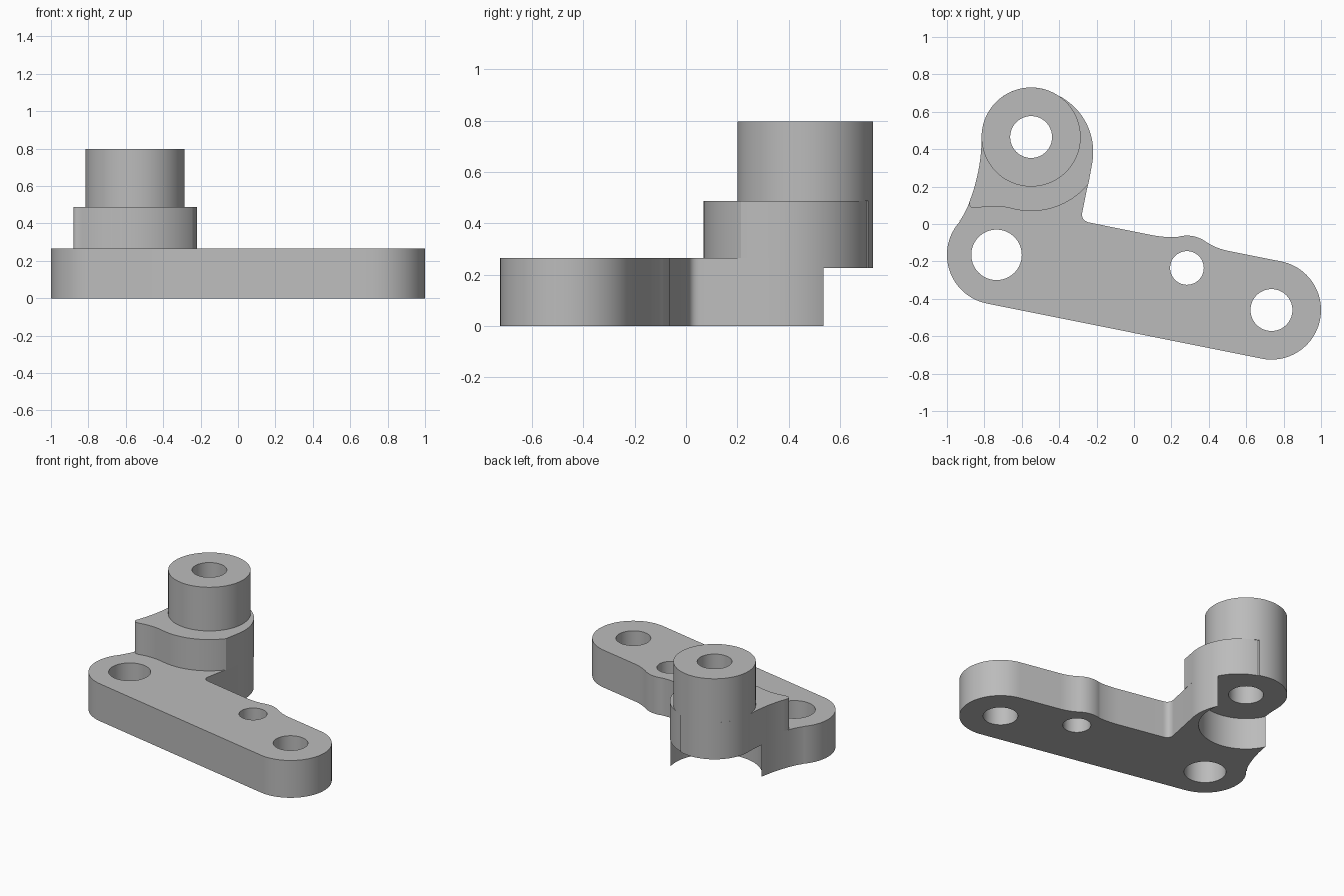
import bpy, bmesh
from math import sin, cos, radians

cube = bpy.data.objects.get("Cube")
if cube:
    bpy.data.objects.remove(cube, do_unlink=True)

# Single machined-metal colour
grey = bpy.data.materials.new("plain_grey")
grey.use_nodes = True
COLOUR = (0.5, 0.5, 0.5, 1)
grey.diffuse_color = COLOUR
grey.node_tree.nodes["Principled BSDF"].inputs["Base Color"].default_value = COLOUR


def arc(centre, r, start, end, steps=32):
    angles = [radians(start + (end - start) * i / steps) for i in range(steps + 1)]
    return [(centre[0] + r * cos(a), centre[1] + r * sin(a)) for a in angles]


def bend(p, q, s, steps=10):
    """Quadratic curve from p to s, pulled toward q."""
    pts = []
    for i in range(steps + 1):
        t = i / steps
        pts.append(tuple((1 - t) ** 2 * a + 2 * t * (1 - t) * b + t * t * c
                         for a, b, c in zip(p, q, s)))
    return pts


def prism(name, outline, z0, z1):
    pts = []
    for p in outline:
        if not pts or abs(p[0] - pts[-1][0]) + abs(p[1] - pts[-1][1]) > 0.002:
            pts.append(p)
    if abs(pts[0][0] - pts[-1][0]) + abs(pts[0][1] - pts[-1][1]) < 0.002:
        pts.pop()
    bm = bmesh.new()
    base = bm.faces.new([bm.verts.new((x, y, z0)) for x, y in pts])
    top = bmesh.ops.extrude_face_region(bm, geom=[base])["geom"]
    bmesh.ops.translate(bm, vec=(0, 0, z1 - z0),
                        verts=[v for v in top if isinstance(v, bmesh.types.BMVert)])
    bmesh.ops.recalc_face_normals(bm, faces=bm.faces)
    mesh = bpy.data.meshes.new(name)
    bm.to_mesh(mesh)
    bm.free()
    mesh.materials.append(grey)
    obj = bpy.data.objects.new(name, mesh)
    bpy.context.collection.objects.link(obj)
    return obj


def activate(obj):
    bpy.ops.object.select_all(action='DESELECT')
    obj.select_set(True)
    bpy.context.view_layer.objects.active = obj


def drill(obj, centre, r, z0=-1, z1=2):
    cutter = prism("cutter", arc(centre, r, 0, 360, 64), z0, z1)
    cutter.hide_render = True
    mod = obj.modifiers.new("hole", 'BOOLEAN')
    mod.operation, mod.solver, mod.object = 'DIFFERENCE', 'EXACT', cutter
    activate(obj)
    bpy.ops.object.modifier_apply(modifier=mod.name)
    bpy.data.objects.remove(cutter, do_unlink=True)


BOSS, LEFT, RIGHT, MID = (-0.55, 0.465), (-0.735, -0.165), (0.735, -0.46), (0.283, -0.235)
ROUND = 0.265
PLATE_TOP, ARM_TOP, BOSS_TOP, BOSS_BASE = 0.265, 0.487, 0.797, 0.225

# Shared outline around the head of the arm
waist = (-0.88, 0.118)
head = (arc((-0.555, 0.385), 0.337, -12.5, 72)
        + arc(BOSS, ROUND, 69, 180)
        + bend((-0.815, 0.46), (-0.815, 0.288), waist))

# Base plate: left end, right end, bump by the small hole, inner corner
plate_outline = (head
                 + bend(waist, (-0.9, 0.06), (-0.933, 0.016))
                 + arc(LEFT, ROUND, 137, 258.7)
                 + arc(RIGHT, ROUND, -101.3, 78.7, 48)
                 + bend((0.5, -0.143), (0.433, -0.129), (0.377, -0.09))
                 + arc(MID, 0.173, 55, 104, 12)
                 + bend((0.235, -0.069), (0.165, -0.074), (0.083, -0.057))
                 + bend((-0.235, 0.007), (-0.288, 0.016), (-0.275, 0.07)))
plate = prism("base_plate", plate_outline, 0, PLATE_TOP)

# Raised step in front of the boss
arm_outline = (head
               + bend(waist, (-0.885, 0.078), (-0.835, 0.086))
               + bend((-0.835, 0.086), (-0.74, 0.105), (-0.655, 0.083))
               + arc(BOSS, 0.396, 254.6, 320.7))
arm = prism("raised_arm", arm_outline, PLATE_TOP, ARM_TOP)

# Tall cylindrical boss
boss = prism("boss", arc(BOSS, ROUND, 0, 360, 72), ARM_TOP, BOSS_TOP)

# Holes and the rounded relief beneath the boss
drill(plate, BOSS, 0.305, -1, BOSS_BASE)
for part in (plate, arm, boss):
    drill(part, BOSS, 0.112)
for centre, r in ((LEFT, 0.135), (MID, 0.09), (RIGHT, 0.112)):
    drill(plate, centre, r)

for part in (plate, arm, boss):
    activate(part)
    bpy.ops.object.shade_smooth_by_angle(angle=radians(30))
